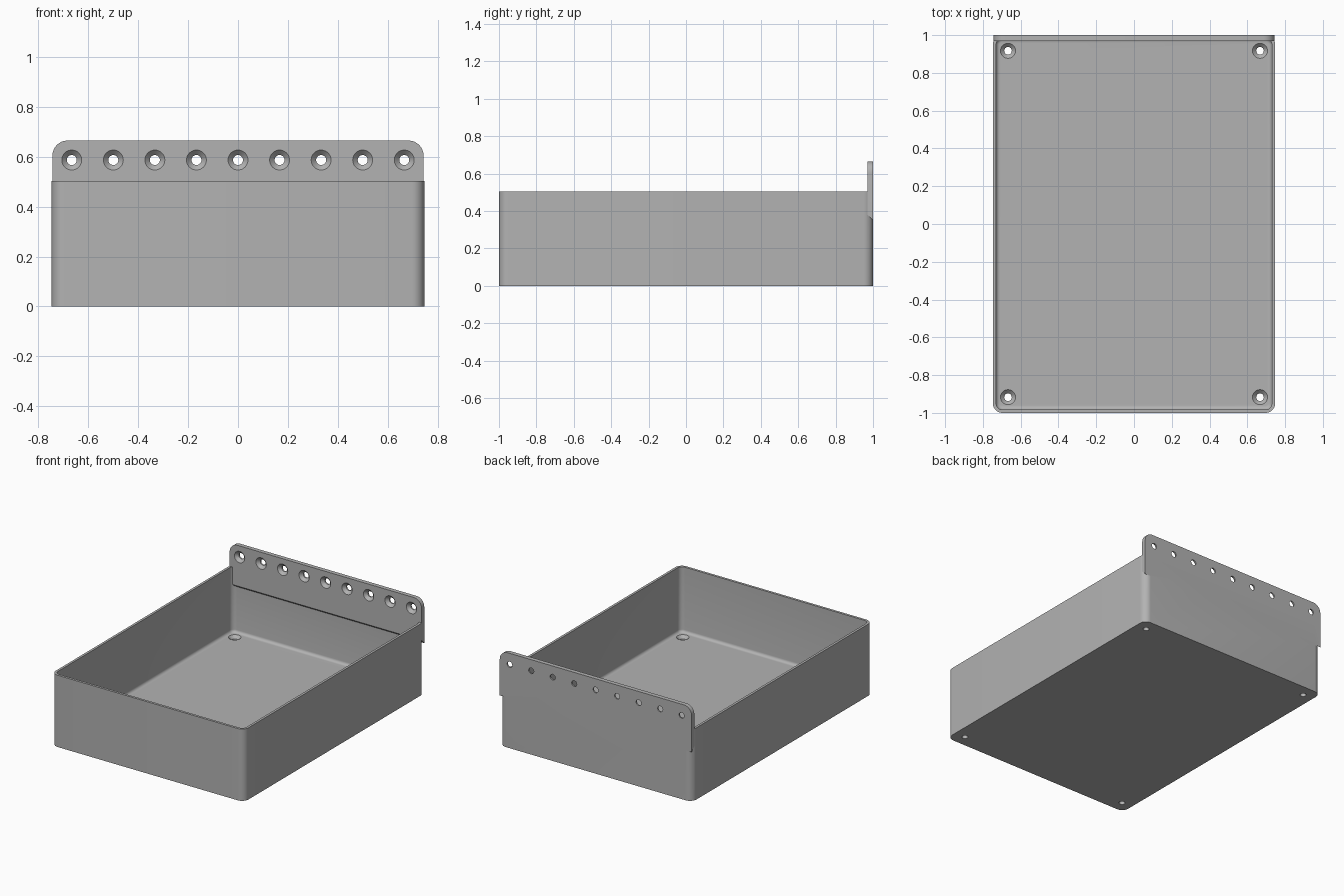
import bpy, bmesh, math
from mathutils import Matrix, Vector

old = bpy.data.objects.get("Cube")
if old:
    bpy.data.objects.remove(old, do_unlink=True)

grey = bpy.data.materials.new("plain grey")
grey.use_nodes = True
colour = (0.45, 0.45, 0.45, 1)
grey.diffuse_color = colour
grey.node_tree.nodes["Principled BSDF"].inputs["Base Color"].default_value = colour


def make_object(name, bm):
    bmesh.ops.recalc_face_normals(bm, faces=bm.faces)
    mesh = bpy.data.meshes.new(name)
    bm.to_mesh(mesh)
    bm.free()
    mesh.materials.append(grey)
    obj = bpy.data.objects.new(name, mesh)
    bpy.context.collection.objects.link(obj)
    return obj


def block(low, high):
    low, high = Vector(low), Vector(high)
    bm = bmesh.new()
    bmesh.ops.create_cube(bm, size=1, matrix=Matrix.Translation((low + high) / 2)
                          @ Matrix.Diagonal((high - low).to_4d()))
    return bm


def round_edges(bm, radius, test, segments=8):
    edges = [e for e in bm.edges if test(*(v.co for v in e.verts))]
    bmesh.ops.bevel(bm, geom=edges, offset=radius, segments=segments,
                    profile=0.5, affect='EDGES')


def upright(a, b):
    return abs(a.z - b.z) > 0.2


def spin_cutter(name, place):
    # Stepped screw hole along local z: shaft, countersink, open mouth
    profile = [(0, -0.1), (0.02, -0.1), (0.02, -0.02), (0.04, 0), (0.04, 0.02), (0, 0.02)]
    bm = bmesh.new()
    rings = []
    sides = 32
    for r, z in profile:
        if r == 0:
            rings.append([bm.verts.new((0, 0, z))] * sides)
        else:
            rings.append([bm.verts.new((r * math.cos(math.tau * i / sides),
                                        r * math.sin(math.tau * i / sides), z))
                          for i in range(sides)])
    for lower, upper in zip(rings, rings[1:]):
        for i in range(sides):
            j = (i + 1) % sides
            quad = [lower[i], lower[j], upper[j], upper[i]]
            bm.faces.new(list(dict.fromkeys(quad)))
    bm.transform(place)
    return make_object(name, bm)


def combine(target, other, operation):
    mod = target.modifiers.new(operation.lower(), 'BOOLEAN')
    mod.operation, mod.solver, mod.object = operation, 'EXACT', other
    bpy.context.view_layer.objects.active = target
    bpy.ops.object.modifier_apply(modifier=mod.name)
    bpy.data.objects.remove(other, do_unlink=True)


# Open tray with rounded corners
W, H, FLOOR, WALL = 0.747, 0.503, 0.045, 0.017
shell = block((-W, -1, 0), (W, 1, H))
round_edges(shell, 0.05, upright)
tray = make_object("tray", shell)

# Cavity, with a small fillet around the floor
hollow = block((WALL - W, WALL - 1, FLOOR), (W - WALL, 1 - WALL, 1))
round_edges(hollow, 0.033, upright)
round_edges(hollow, 0.02, lambda a, b: max(a.z, b.z) < FLOOR + 0.001, 5)
combine(tray, make_object("cavity", hollow), 'DIFFERENCE')

# Hanging flange: sloped underside and rounded top corners
plate = block((-0.744, 0.97, 0.35), (0.744, 1, 0.665))
for v in plate.verts:
    if v.co.z < 0.4 and v.co.y < 0.98:
        v.co.z += 0.03
round_edges(plate, 0.06, lambda a, b: min(a.z, b.z) > 0.6 and abs(a.y - b.y) > 0.01)
combine(tray, make_object("flange", plate), 'UNION')

# Row of screw holes through the flange
for i in range(9):
    place = Matrix.Translation(((i - 4) / 6, 0.97, 0.587)) @ Matrix.Rotation(math.pi / 2, 4, 'X')
    combine(tray, spin_cutter("flange_hole", place), 'DIFFERENCE')

# Screw holes in the floor corners
for x in (-0.667, 0.667):
    for y in (-0.917, 0.917):
        place = Matrix.Translation((x, y, FLOOR))
        combine(tray, spin_cutter("floor_hole", place), 'DIFFERENCE')

tray.name = "hanging_tray"
bpy.ops.object.select_all(action='DESELECT')
tray.select_set(True)
bpy.context.view_layer.objects.active = tray
bpy.ops.object.shade_smooth_by_angle(angle=math.radians(30))
